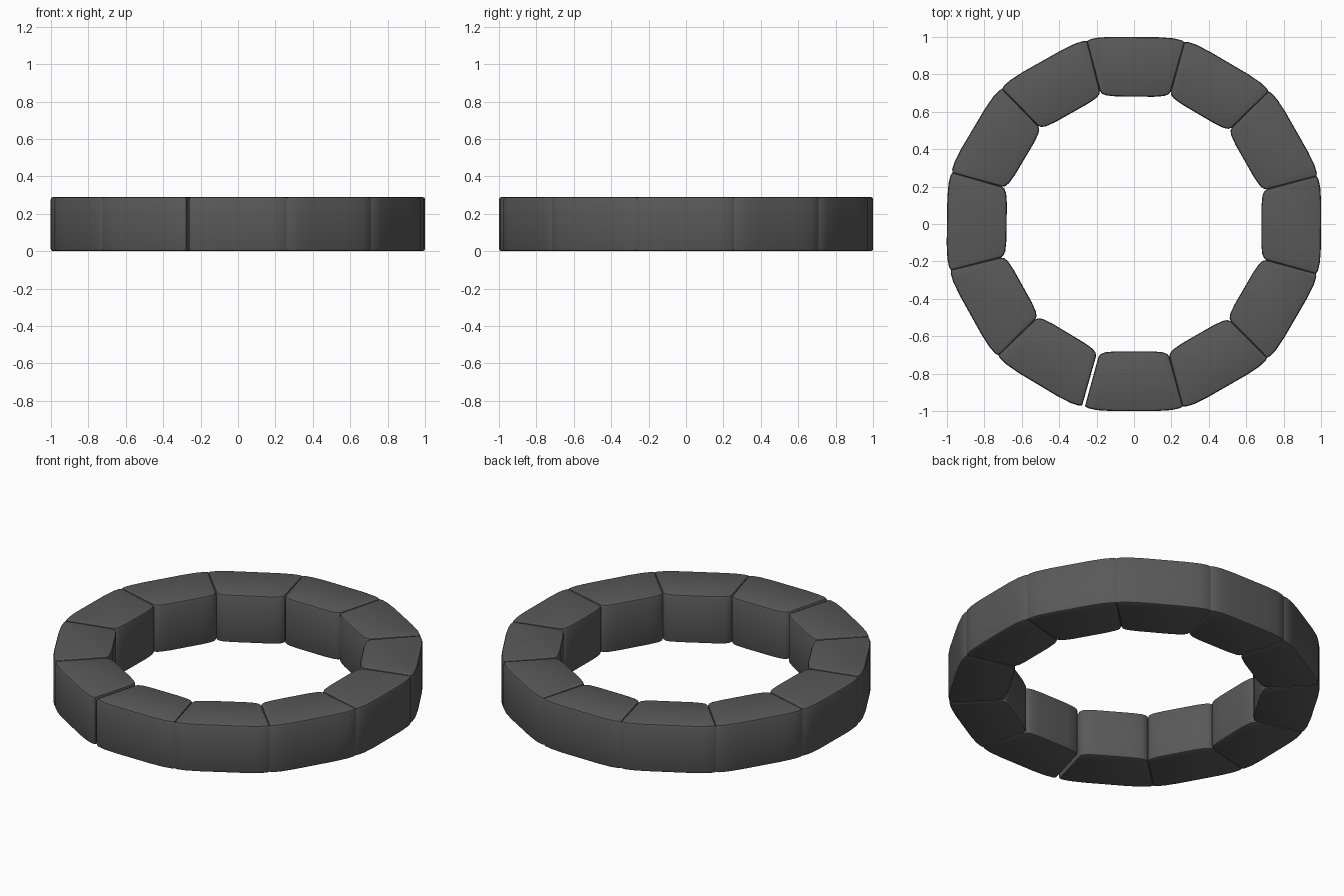
import bpy, bmesh
from math import radians

if "Cube" in bpy.data.objects:
    bpy.data.objects.remove(bpy.data.objects["Cube"])

HEIGHT = 0.29
# half outline of one stone in plan: (tangential, radial), outer edge to inner edge
HALF = [(0.12, 1.0), (0.20, 0.995), (0.245, 0.985), (0.262, 0.974),
        (0.190, 0.710), (0.178, 0.695), (0.155, 0.686), (0.10, 0.681)]
OUTLINE = HALF + [(-t, r) for t, r in reversed(HALF)]

mat = bpy.data.materials.new("dark_stone")
mat.diffuse_color = (0.1, 0.1, 0.1, 1)
mat.use_nodes = True
mat.node_tree.nodes["Principled BSDF"].inputs["Base Color"].default_value = mat.diffuse_color

# one wedge-shaped stone with softened top and bottom rims
bm = bmesh.new()
base = bm.faces.new([bm.verts.new((t, r, 0)) for t, r in OUTLINE])
top = bmesh.ops.extrude_face_region(bm, geom=[base])["geom"]
bmesh.ops.translate(bm, vec=(0, 0, HEIGHT),
                    verts=[g for g in top if isinstance(g, bmesh.types.BMVert)])
bmesh.ops.recalc_face_normals(bm, faces=bm.faces)
rims = [e for e in bm.edges if abs(e.verts[0].co.z - e.verts[1].co.z) < 1e-5]
bmesh.ops.bevel(bm, geom=rims, offset=0.014, segments=2, profile=0.5, affect='EDGES')
mesh = bpy.data.meshes.new("ring_stone")
bm.to_mesh(mesh)
bm.free()
mesh.materials.append(mat)

# twelve stones clockwise, slightly tight so a thin gap remains at the lower left
for i in range(12):
    stone = bpy.data.objects.new(f"ring_stone_{i + 1:02d}", mesh)
    lead = 1.0 - 0.09 * i
    stone.rotation_euler.z = radians(150 - 30 * i - lead)
    bpy.context.collection.objects.link(stone)
    stone.select_set(True)
    bpy.context.view_layer.objects.active = stone

bpy.ops.object.shade_smooth_by_angle(angle=radians(30))
